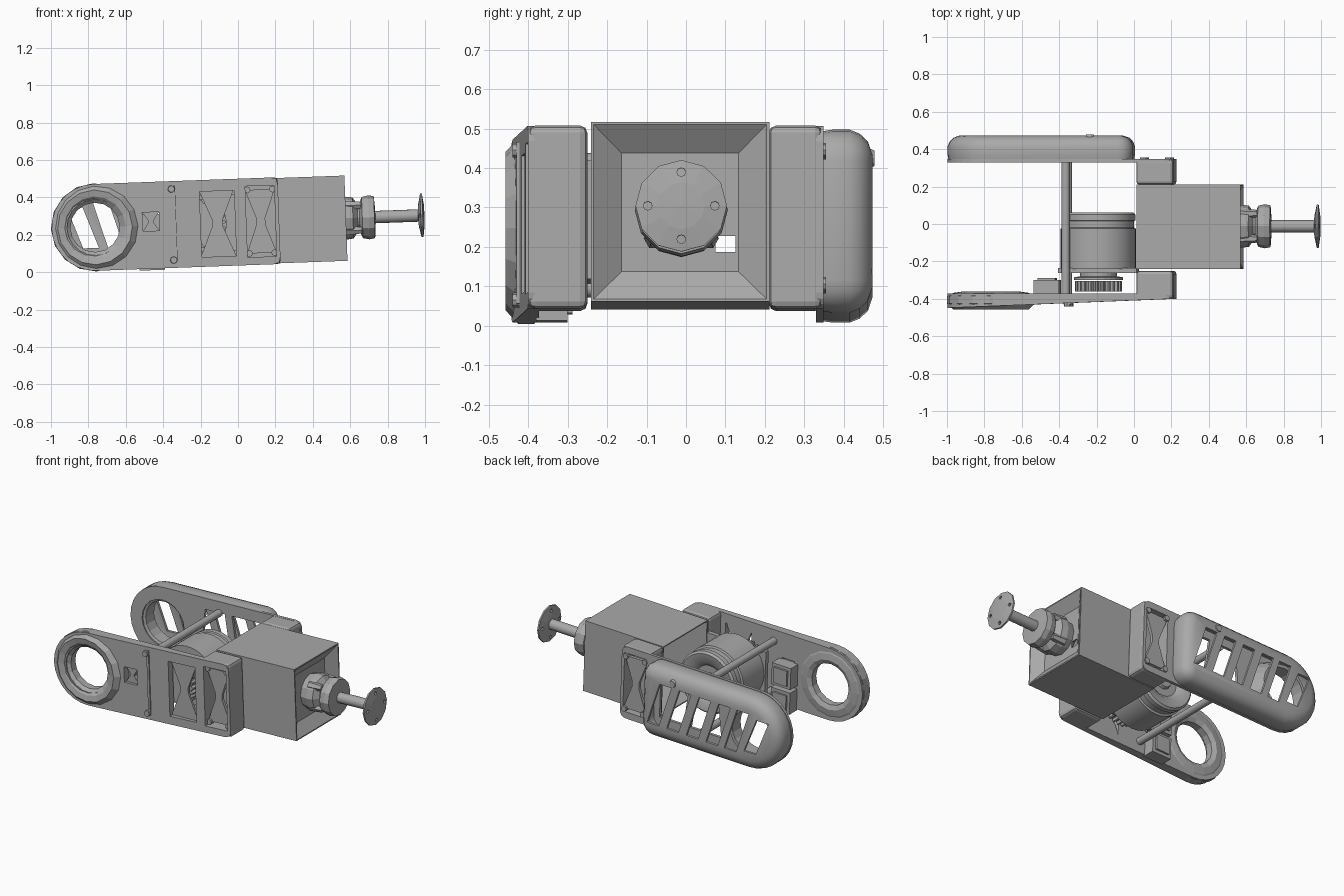
import bpy, bmesh
from math import sin, cos, pi, radians
from mathutils import Matrix, Vector

if "Cube" in bpy.data.objects:
    bpy.data.objects.remove(bpy.data.objects["Cube"])

# One plain grey for the whole mechanism
grey = bpy.data.materials.new("machine_grey")
grey.use_nodes = True
grey.diffuse_color = (0.4, 0.4, 0.4, 1)
grey.node_tree.nodes["Principled BSDF"].inputs["Base Color"].default_value = (0.4, 0.4, 0.4, 1)

parts = []
RING_X = -0.765      # centre of the round arm ends
DRUM_X = -0.19       # centre of the drum and gear
HALF = 0.232         # half height of the arms


def finish(name, bm, smooth=False):
    bmesh.ops.recalc_face_normals(bm, faces=bm.faces)
    mesh = bpy.data.meshes.new(name)
    bm.to_mesh(mesh)
    bm.free()
    mesh.materials.append(grey)
    ob = bpy.data.objects.new(name, mesh)
    bpy.context.collection.objects.link(ob)
    parts.append(ob)
    if smooth:
        activate(ob)
        bpy.ops.object.shade_smooth_by_angle(angle=radians(35))
    return ob


def activate(ob):
    bpy.ops.object.select_all(action="DESELECT")
    ob.select_set(True)
    bpy.context.view_layer.objects.active = ob


def modify(ob, kind, **settings):
    mod = ob.modifiers.new(kind.lower(), kind)
    for key, value in settings.items():
        setattr(mod, key, value)
    activate(ob)
    bpy.ops.object.modifier_apply(modifier=mod.name)


def cut(ob, cutters):
    for c in cutters:
        modify(ob, "BOOLEAN", operation="DIFFERENCE", solver="EXACT", object=c)
        parts.remove(c)
        bpy.data.objects.remove(c)


def loft(name, layers, open_start=False, smooth=False):
    """Skin matching (x, z) outlines placed at successive y."""
    bm = bmesh.new()
    rows = [[bm.verts.new((x, y, z)) for x, z in pts] for pts, y in layers]
    for a, b in zip(rows, rows[1:]):
        for i in range(len(a)):
            j = (i + 1) % len(a)
            bm.faces.new((a[i], a[j], b[j], b[i]))
    if not open_start:
        bm.faces.new(rows[0])
    bm.faces.new(rows[-1])
    return finish(name, bm, smooth)


def prism(name, pts, y0, y1):
    return loft(name, [(pts, y0), (pts, y1)])


def rect(x0, x1, z0, z1):
    return [(x0, z0), (x1, z0), (x1, z1), (x0, z1)]


def circle(x, z, r, n):
    return [(x + r * cos(2 * pi * i / n), z + r * sin(2 * pi * i / n)) for i in range(n)]


def hourglass(x, z, w, h):
    return [(x + w * a, z + h * b) for a, b in
            ((-1, -1), (1, -1), (.3, -.1), (.3, .1), (1, 1), (-1, 1), (-.3, .1), (-.3, -.1))]


def arm_outline(x1, inset=0, corner=0.04):
    """Round left end, squarer right end."""
    h, x1, c = HALF - inset, x1 - inset, max(corner - inset, 0.012)
    arcs = ((RING_X, 0, h, 90, 270, 14), (x1 - c, c - h, c, 270, 360, 4), (x1 - c, h - c, c, 0, 90, 4))
    pts = []
    for cx, cz, r, a0, a1, n in arcs:
        for i in range(n + 1):
            a = radians(a0 + (a1 - a0) * i / n)
            pts.append((cx + r * cos(a), cz + r * sin(a)))
    return pts


def lathe(name, profile, axis, centre, n=24, smooth=False):
    """Spin (radius, height) points about the x or y axis."""
    bm = bmesh.new()
    vs = [bm.verts.new((h, r, 0) if axis == "X" else (r, h, 0)) for r, h in profile]
    es = [bm.edges.new(p) for p in zip(vs, vs[1:])]
    bmesh.ops.spin(bm, geom=vs + es, cent=(0, 0, 0), angle=2 * pi, steps=n,
                   axis=(1, 0, 0) if axis == "X" else (0, 1, 0))
    bmesh.ops.remove_doubles(bm, verts=bm.verts, dist=0.0005)
    bmesh.ops.translate(bm, verts=bm.verts, vec=centre)
    return finish(name, bm, smooth)


# Front arm: plate that thickens toward the ring
front = prism("front_arm_plate", arm_outline(0.22), -0.40, -0.372)
for v in front.data.vertices:
    if v.co.y < -0.39:
        v.co.y += (v.co.x - 0.22) * 0.04
cut(front, [
    prism("ring_cut", circle(RING_X, 0, 0.15, 20), -0.6, -0.2),
    prism("window_cut", rect(-0.2, -0.015, -0.18, 0.17), -0.6, -0.2),
    prism("recess_cut", rect(0.045, 0.2, -0.19, 0.19), -0.6, -0.2),
    prism("slot_cut", rect(-0.51, -0.42, -0.03, 0.07), -0.6, -0.2)])
lathe("front_arm_ring",
      [(.236, -.385), (.236, -.425), (.2, -.458), (.165, -.45), (.132, -.42), (.132, -.375),
       (.16, -.362), (.2, -.368), (.236, -.385)], "Y", (RING_X, 0, 0), 16)
prism("front_window_brace", hourglass(-0.11, 0, 0.095, 0.18), -0.39, -0.376)
prism("slot_brace", hourglass(-0.465, 0.02, 0.045, 0.05), -0.41, -0.385)
prism("front_arm_ridge", rect(-0.345, -0.33, -0.2, 0.21), -0.43, -0.4)
for s in (-1, 1):
    lathe("ridge_screw", [(0, -.44), (.018, -.44), (.022, -.4), (0, -.4)], "Y", (-0.35, 0, s * 0.19), 8)

# Clevis blocks on both sides of the housing, hollowed from outside
for side, y0, y1, r0, r1 in (("front", -.40, -.25, -.5, -.29), ("back", .21, .345, .25, .5)):
    block = prism(side + "_clevis", rect(0.02, 0.22, -HALF, HALF), y0, y1)
    modify(block, "BEVEL", width=0.018, segments=2)
    cut(block, [prism("recess", rect(0.045, 0.2, -0.19, 0.19), r0, r1)])
    y = -0.37 if side == "front" else 0.32
    prism(side + "_clevis_brace", hourglass(0.122, 0, 0.08, 0.17), y, y + 0.02)
    for x in (0.055, 0.19):
        for z in (-0.17, 0.17):
            prism("clevis_boss", circle(x, z, 0.018, 8), y - 0.015, y + 0.035)

# Back arm: inner plate
inner = prism("back_arm_plate", arm_outline(0.22), 0.33, 0.348)
cut(inner, [
    prism("ring_cut", circle(RING_X, 0, 0.15, 20), 0.2, 0.6),
    prism("window_a", [(-.5, -.15), (-.28, -.15), (-.32, .16), (-.46, .16)], 0.2, 0.6),
    prism("window_b", [(-.23, -.15), (-.06, -.15), (-.06, .16), (-.27, .16)], 0.2, 0.6),
    prism("recess_cut", rect(0.045, 0.2, -0.19, 0.19), 0.2, 0.6)])
lathe("back_arm_ring", [(.2, .345), (.165, .332), (.135, .345), (.135, .43), (.155, .43), (.2, .345)],
      "Y", (RING_X, 0, 0), 20)

# Back arm: rounded outer cover with slanted vents
layers = [(arm_outline(0.0, d, 0.08), y) for d, y in
          ((.004, .345), (0, .37), (0, .415), (.01, .44), (.03, .461), (.065, .473))]
cover = loft("back_arm_cover", layers, open_start=True)
modify(cover, "SOLIDIFY", thickness=0.016, offset=-1)
vents = []
for i, x in enumerate((-0.14, -0.28, -0.42, -0.56, -0.69, -0.83)):
    w, h, lean = 0.042, (0.11 if i == 5 else 0.135), 0.04
    vents.append(prism("vent", [(x - w + lean, -h), (x + w + lean, -h), (x + w - lean, h), (x - w - lean, h)],
                       0.42, 0.55))
cut(cover, vents)
activate(cover)
bpy.ops.object.shade_smooth_by_angle(angle=radians(35))
lathe("cover_screw", [(0, .478), (.02, .478), (.026, .465), (0, .465)], "Y", (-0.23, 0, 0.165), 10)

# Drum motor with end rims, collar and gear
lathe("drum", [(0, .03), (.1, .03), (.13, .055), (.185, .062), (.197, .05), (.197, .02), (.19, .015), (.19, -.02),
               (.202, -.025), (.202, -.24), (0, -.24)], "Y", (DRUM_X, 0, 0), 36, True)
lathe("drum_hub", [(0, .05), (.05, .05), (.06, .02), (0, .02)], "Y", (DRUM_X, 0, 0), 16)
prism("drum_mount", rect(-0.4, 0.02, -0.15, 0.15), -0.262, -0.235)
lathe("gear_collar", [(0, -.3), (.13, -.3), (.13, -.285), (.1, -.28), (.1, -.25), (0, -.25)],
      "Y", (DRUM_X, 0, 0), 24)
teeth = [(DRUM_X + (.125 if i % 4 < 2 else .11) * cos(2 * pi * i / 96),
          (.125 if i % 4 < 2 else .11) * sin(2 * pi * i / 96)) for i in range(96)]
prism("gear", teeth, -0.362, -0.305)

# Tie rods between the arms, and the sensor boxes by the front ring
for z in (-0.16, 0.16):
    lathe("tie_rod", [(0, -.375), (.023, -.375), (.023, .335), (0, .335)], "Y", (-0.36, 0, z), 12, True)
for z0, z1 in ((-0.24, -0.1), (-0.08, 0.06)):
    prism("sensor_box", rect(-0.535, -0.4, z0, z1), -0.38, -0.3)
    prism("sensor_cap", rect(-0.515, -0.42, z0 + 0.02, z1 - 0.02), -0.31, -0.288)

# Housing: thin-walled box open toward the drum, dished on its right face
bm = bmesh.new()
bmesh.ops.create_cube(bm, size=1)
bmesh.ops.scale(bm, verts=bm.verts, vec=(0.555, 0.452, 0.456))
bmesh.ops.translate(bm, verts=bm.verts, vec=(0.3, -0.015, 0))
bm.normal_update()
bmesh.ops.delete(bm, geom=[f for f in bm.faces if f.normal.x < -0.9], context="FACES_ONLY")
end = [f for f in bm.faces if f.normal.x > 0.9]
bmesh.ops.inset_individual(bm, faces=end, thickness=0.01)
bmesh.ops.inset_individual(bm, faces=end, thickness=0.1, depth=-0.05)
housing = finish("housing", bm)
modify(housing, "SOLIDIFY", thickness=0.01, offset=-1)
cut(housing, [prism("dish_hole", rect(0.45, 0.62, -0.1, -0.06), 0.075, 0.125)])

# Wrist hub, output shaft and drilled flange
wrist = (0, -0.012, 0)
lathe("wrist_hub", [(0, .5), (.1, .5), (.115, .575), (.11, .615), (.075, .64), (.075, .65), (.11, .665),
                    (.118, .7), (.112, .73), (.05, .735), (0, .735)], "X", wrist, 12)
for i in range(4):
    a = pi / 4 + i * pi / 2
    lathe("hub_lug", [(0, .57), (.028, .57), (.02, .66), (0, .66)], "X",
          (0, wrist[1] + 0.095 * cos(a), 0.095 * sin(a)), 6)
lathe("output_shaft", [(0, .72), (.033, .72), (.033, .975), (0, .975)], "X", wrist, 16, True)
flange = lathe("output_flange", [(0, .96), (.06, .966), (.116, .978), (.116, .988), (.06, .996), (0, .998)],
               "X", wrist, 12)
cut(flange, [lathe("bolt_hole", [(0, .9), (.011, .9), (.011, 1.1), (0, 1.1)], "X",
                   (0, wrist[1] + 0.085 * cos(i * pi / 2), 0.085 * sin(i * pi / 2)), 8) for i in range(4)])

# Set the whole mechanism at its slight upward tilt
tilt = Matrix.Translation(Vector((0, 0, 0.268))) @ Matrix.Rotation(radians(-2.1), 4, "Y")
for ob in parts:
    ob.data.transform(tilt)
    ob.data.update()
